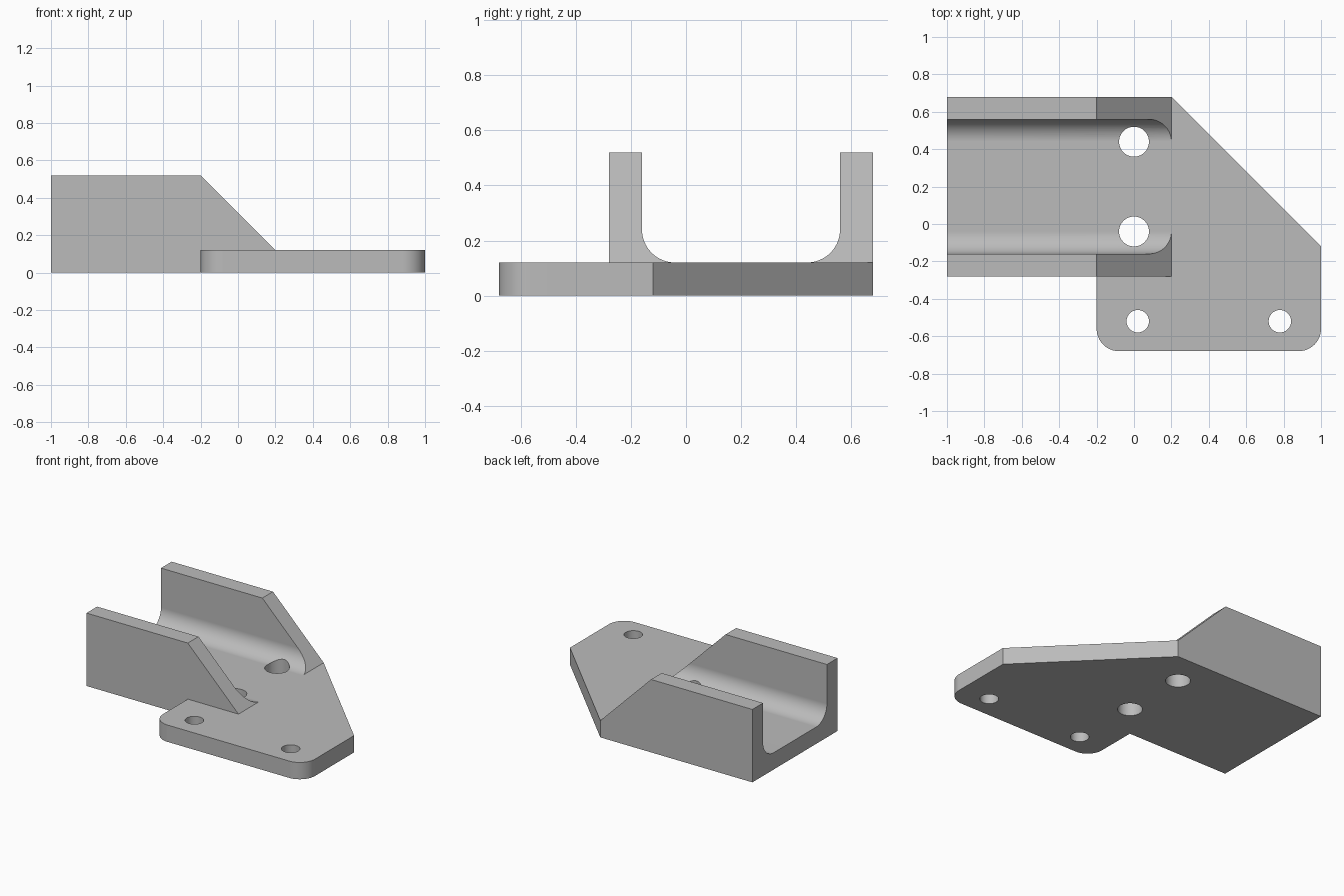
import bpy
import bmesh
from math import sin, cos, pi, radians

cube = bpy.data.objects.get("Cube")
if cube:
    bpy.data.objects.remove(cube, do_unlink=True)

FLOOR, TOP = 0.12, 0.52      # floor thickness and wall height
BACK, FRONT = 0.68, -0.28    # outer faces of the channel
WALL, FILLET = 0.12, 0.12

grey = bpy.data.materials.new("grey")
grey.use_nodes = True
grey.diffuse_color = (0.5, 0.5, 0.5, 1)
grey.node_tree.nodes["Principled BSDF"].inputs["Base Color"].default_value = (0.5, 0.5, 0.5, 1)


def arc(cx, cy, r, start, end, steps):
    """Points on an arc, angles in degrees."""
    angles = [radians(start + (end - start) * i / steps) for i in range(steps + 1)]
    return [(cx + r * cos(a), cy + r * sin(a)) for a in angles]


def prism(name, near, far):
    """Solid between two matching loops of points."""
    bm = bmesh.new()
    a = [bm.verts.new(p) for p in near]
    b = [bm.verts.new(p) for p in far]
    bm.faces.new(a)
    bm.faces.new(b)
    for i in range(len(a)):
        j = (i + 1) % len(a)
        bm.faces.new((a[i], a[j], b[j], b[i]))
    bmesh.ops.recalc_face_normals(bm, faces=bm.faces)
    mesh = bpy.data.meshes.new(name)
    bm.to_mesh(mesh)
    bm.free()
    mesh.materials.append(grey)
    obj = bpy.data.objects.new(name, mesh)
    bpy.context.collection.objects.link(obj)
    return obj


def upright(name, outline, z0, z1):
    return prism(name, [(x, y, z0) for x, y in outline], [(x, y, z1) for x, y in outline])


def combine(target, tool, operation):
    bpy.context.view_layer.objects.active = target
    mod = target.modifiers.new(operation.lower(), "BOOLEAN")
    mod.operation = operation
    mod.solver = "EXACT"
    mod.object = tool
    bpy.ops.object.modifier_apply(modifier=mod.name)
    bpy.data.objects.remove(tool, do_unlink=True)


# Base: channel floor and mounting flange with two rounded corners
outline = [(-1, BACK), (-1, FRONT), (-0.2, FRONT)]
outline += arc(-0.08, -0.56, 0.12, 180, 270, 12)
outline += arc(0.88, -0.56, 0.12, 270, 360, 12)
outline += [(1, -0.12), (0.2, BACK)]
bracket = upright("bracket", outline, 0, FLOOR)

# Side walls: inner fillet at the foot, sloped at the flange end
for name, outer, inward in (("front_wall", FRONT, 1), ("back_wall", BACK, -1)):
    section = [(0, FLOOR), (0, TOP), (WALL, TOP)]
    section += arc(WALL + FILLET, FLOOR + FILLET, FILLET, 180, 270, 16)
    near = [(-1, outer + inward * d, z) for d, z in section]
    far = [(0.2 + FLOOR - z, y, z) for _, y, z in near]
    combine(bracket, prism(name, near, far), "UNION")

# Bolt holes
for x, y, r in ((0, 0.44, 0.08), (0, -0.04, 0.08), (0.02, -0.52, 0.06), (0.78, -0.52, 0.06)):
    ring = arc(x, y, r, 4, 364, 48)[:-1]
    cutter = upright("hole_cutter", ring, -0.1, 0.8)
    cutter.hide_render = True
    combine(bracket, cutter, "DIFFERENCE")

# Smooth fillets and holes, crisp edges elsewhere
bpy.ops.object.select_all(action="DESELECT")
bracket.select_set(True)
bpy.context.view_layer.objects.active = bracket
bpy.ops.object.shade_smooth_by_angle(angle=radians(30))
weighted = bracket.modifiers.new("weighted_normals", "WEIGHTED_NORMAL")
weighted.keep_sharp = True
